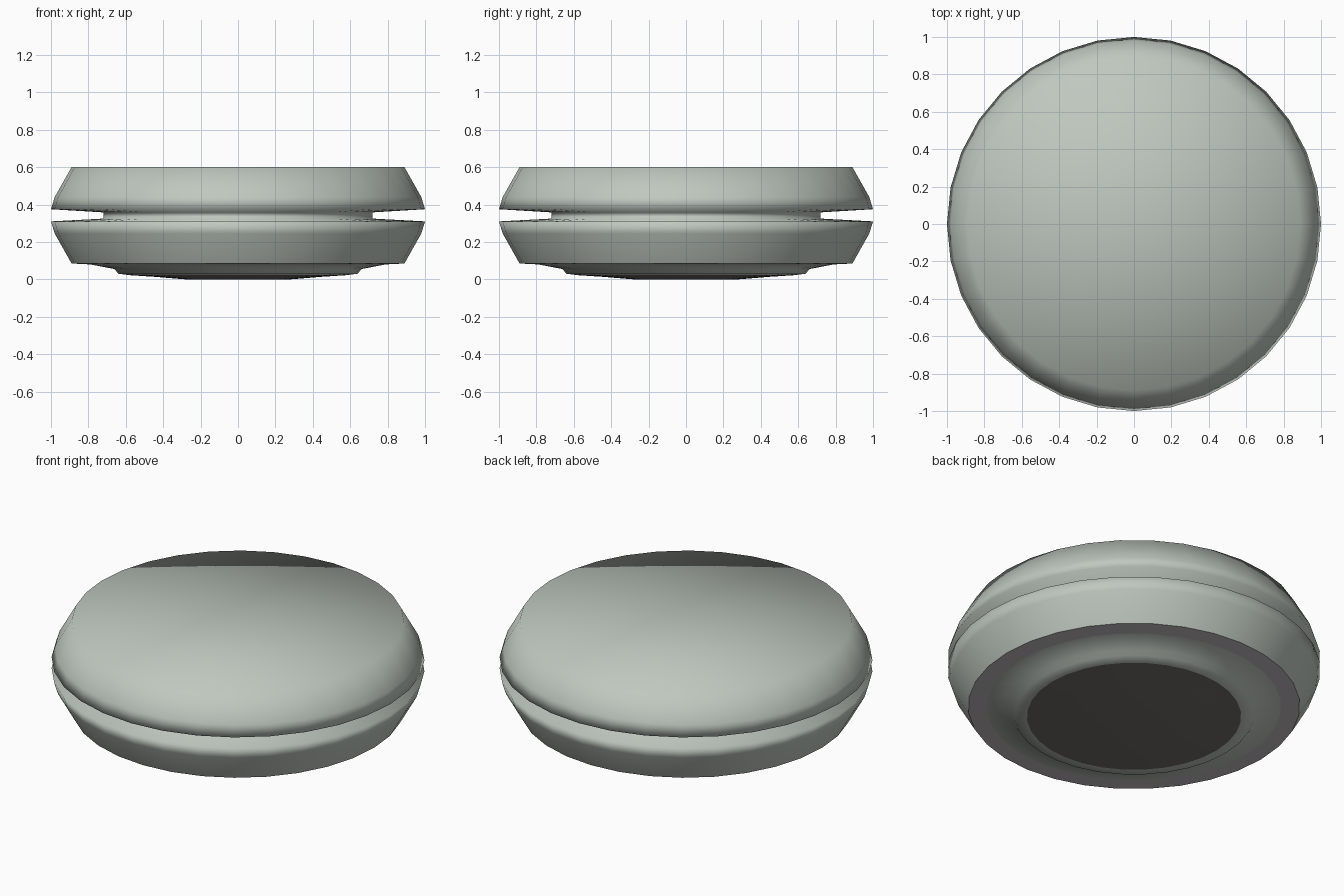
import bpy, bmesh, math

if "Cube" in bpy.data.objects:
    bpy.data.objects.remove(bpy.data.objects["Cube"])

SIDES = 32


def material(name, rgb):
    m = bpy.data.materials.new(name)
    m.diffuse_color = (*rgb, 1)
    m.use_nodes = True
    m.node_tree.nodes["Principled BSDF"].inputs["Base Color"].default_value = m.diffuse_color
    return m


def lathe(name, profile, mat):
    """Turn a top-to-bottom (radius, z) profile around z; radius 0 closes a cap."""
    bm = bmesh.new()
    rings = []
    for r, z in profile:
        if r == 0:
            rings.append([bm.verts.new((0, 0, z))] * SIDES)
        else:
            rings.append([bm.verts.new((r * math.cos(2 * math.pi * i / SIDES),
                                        r * math.sin(2 * math.pi * i / SIDES), z))
                          for i in range(SIDES)])
    for up, low in zip(rings, rings[1:]):
        for i in range(SIDES):
            j = (i + 1) % SIDES
            corners = list(dict.fromkeys((up[i], low[i], low[j], up[j])))
            bm.faces.new(corners).smooth = True
    me = bpy.data.meshes.new(name)
    bm.to_mesh(me)
    bm.free()
    me.materials.append(mat)
    ob = bpy.data.objects.new(name, me)
    bpy.context.collection.objects.link(ob)
    return ob


sage = material("pale_sage_grey", (0.52, 0.575, 0.52))
mauve = material("light_warm_grey", (0.54, 0.51, 0.53))
dark = material("dark_warm_grey", (0.17, 0.155, 0.145))

# Two rounded halves joined by a narrow core in the groove
lathe("body", [(0, 0.6), (0.89, 0.6), (0.98, 0.44), (1.0, 0.375),
               (0.72, 0.358), (0.72, 0.325), (1.0, 0.31),
               (0.98, 0.245), (0.89, 0.085)], sage)

# Flat band under the lower half
lathe("under_band", [(0.89, 0.085), (0.79, 0.08)], mauve)

# Stepped foot
lathe("foot_ring", [(0.79, 0.08), (0.66, 0.055), (0.64, 0.03), (0.575, 0.022)], sage)

# Slightly domed base pad
lathe("base_pad", [(0.575, 0.022), (0.45, 0.014), (0.28, 0.0), (0, 0.0)], dark)
